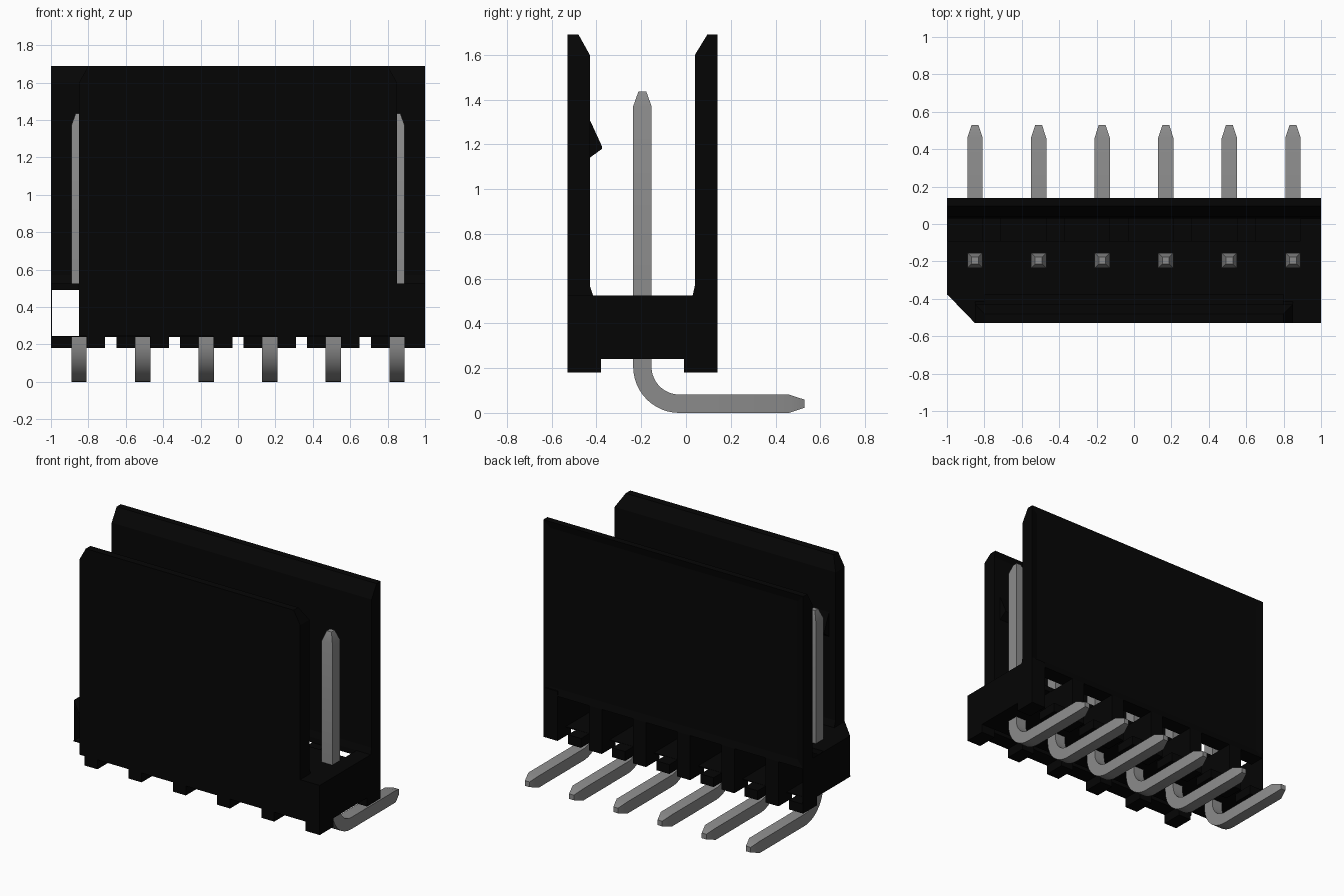
import bpy, bmesh, math
from mathutils import Vector

cube = bpy.data.objects.get("Cube")
if cube:
    bpy.data.objects.remove(cube)


def material(name, color, roughness):
    m = bpy.data.materials.new(name)
    m.use_nodes = True
    m.diffuse_color = color
    node = m.node_tree.nodes["Principled BSDF"]
    node.inputs["Base Color"].default_value = color
    node.inputs["Roughness"].default_value = roughness
    return m


BLACK = material("black plastic", (0.0016, 0.0016, 0.0016, 1), 0.6)
METAL = material("grey metal", (0.26, 0.26, 0.26, 1), 0.5)


def finish(name, bm, mat):
    bmesh.ops.recalc_face_normals(bm, faces=bm.faces)
    mesh = bpy.data.meshes.new(name)
    bm.to_mesh(mesh)
    bm.free()
    mesh.materials.append(mat)
    ob = bpy.data.objects.new(name, mesh)
    bpy.context.collection.objects.link(ob)
    return ob


def prism(name, profile, a, b, axis="x"):
    """Extrude a (y, z) profile along x, or an (x, y) profile along z."""
    bm = bmesh.new()
    def place(p, t):
        return (t, p[0], p[1]) if axis == "x" else (p[0], p[1], t)
    face = bm.faces.new([bm.verts.new(place(p, a)) for p in profile])
    made = bmesh.ops.extrude_face_region(bm, geom=[face])["geom"]
    shift = Vector((b - a, 0, 0) if axis == "x" else (0, 0, b - a))
    bmesh.ops.translate(bm, vec=shift,
                        verts=[g for g in made if isinstance(g, bmesh.types.BMVert)])
    return finish(name, bm, BLACK)


def box(name, x0, x1, y0, y1, z0, z1):
    return prism(name, [(y0, z0), (y1, z0), (y1, z1), (y0, z1)], x0, x1)


FRONT, BACK = -0.53, 0.14
FLOOR, BASE, FOOT, TOP = 0.525, 0.245, 0.18, 1.69
PINS = [-0.85 + 0.34 * i for i in range(6)]

# Front wall, with a lead-in bevel on its inner edge and both ends
box("front_wall", -0.85, 0.85, FRONT, -0.43, BASE, 1.6)
lead_in = prism("front_wall_lead_in", [(FRONT, 1.6), (-0.43, 1.6), (-0.48, TOP),
                                       (FRONT, TOP)], -0.85, 0.85)
for v in lead_in.data.vertices:
    if v.co.z > 1.65:
        v.co.x -= math.copysign(0.05, v.co.x)

# Back wall, with a shallow panel pressed into its outer face
back = prism("back_wall", [(BACK, 0.49), (0.03, 0.49), (0.03, FLOOR), (0.04, 0.57),
                           (0.04, 1.6), (0.095, TOP), (BACK, TOP)], -1, 1)
bm = bmesh.new()
bm.from_mesh(back.data)
bm.normal_update()
outer = [f for f in bm.faces if f.normal.y > 0.99]
bmesh.ops.inset_region(bm, faces=outer, thickness=0.07, depth=-0.01)
bm.to_mesh(back.data)
bm.free()

prism("front_fillet", [(-0.43, FLOOR), (-0.415, FLOOR), (-0.43, 0.57)], -0.85, 0.85)
prism("latch_ridge", [(-0.43, 1.14), (-0.375, 1.18), (-0.375, 1.19), (-0.43, 1.31)],
      -0.8, 0.8)

# Base: floor with one cut corner, front beam, thin underside and end walls
prism("floor", [(-1, -0.375), (-0.85, FRONT), (1, FRONT), (1, -0.09), (-1, -0.09)],
      0.49, FLOOR, "z")
box("front_beam", -0.85, 1, FRONT, -0.42, BASE, 0.49)
box("underside", -1, 1, -0.38, 0.05, 0.24, 0.246)
prism("left_end", [(FRONT, FOOT), (-0.38, FOOT), (-0.38, 0.24), (-0.01, 0.24),
                   (-0.01, FOOT), (BACK, FOOT), (BACK, FLOOR), (FRONT, FLOOR)], 0.89, 1)
box("right_end", -1, -0.995, -0.375, BACK, 0.24, FLOOR)

# Comb of ribs and feet between the pins
for i, x in enumerate(PINS):
    if i < 5:
        box("rib", x + 0.04, x + 0.14, FRONT, BACK, 0.24, 0.49)
        box("front_foot", x + 0.04, x + 0.14, FRONT, -0.38, FOOT, BASE)
        box("back_foot", x + 0.04, x + 0.14, -0.01, BACK, FOOT, BASE)
    box("back_foot", x - (0.14 if i else 0.15), x - 0.04, -0.01, BACK, FOOT, BASE)


def pin(name, x, sections):
    """Square bar through (y, z, normal angle, half size) sections."""
    bm = bmesh.new()
    rings = []
    for y, z, ang, h in sections:
        n = Vector((0, math.cos(ang), math.sin(ang)))
        c = Vector((x, y, z))
        rings.append([bm.verts.new(c + Vector((sx * h, 0, 0)) + n * (sy * h))
                      for sx, sy in ((-1, -1), (1, -1), (1, 1), (-1, 1))])
    for a, b in zip(rings, rings[1:]):
        for i in range(4):
            j = (i + 1) % 4
            bm.faces.new((a[i], a[j], b[j], b[i]))
    bm.faces.new(rings[0])
    bm.faces.new(rings[-1])
    ob = finish(name, bm, METAL)
    bpy.ops.object.select_all(action="DESELECT")
    ob.select_set(True)
    bpy.context.view_layer.objects.active = ob
    bpy.ops.object.shade_smooth_by_angle(angle=math.radians(25))


# Contact pins: straight post above, bent tail below
HALF, RADIUS = 0.041, 0.165
bend = []
for k in range(13):
    a = math.pi / 2 * k / 12
    bend.append((-0.03 - RADIUS * math.cos(a), 0.206 - RADIUS * math.sin(a), a, HALF))
tail = [(-0.195, BASE, 0, HALF)] + bend + [
    (0.46, HALF, math.pi / 2, HALF), (0.53, HALF, math.pi / 2, 0.018)]
post = [(-0.195, FLOOR, 0, HALF), (-0.195, 1.37, 0, HALF), (-0.195, 1.435, 0, 0.018)]
for x in PINS:
    pin("pin_post", x, post)
    pin("pin_tail", x, tail)
